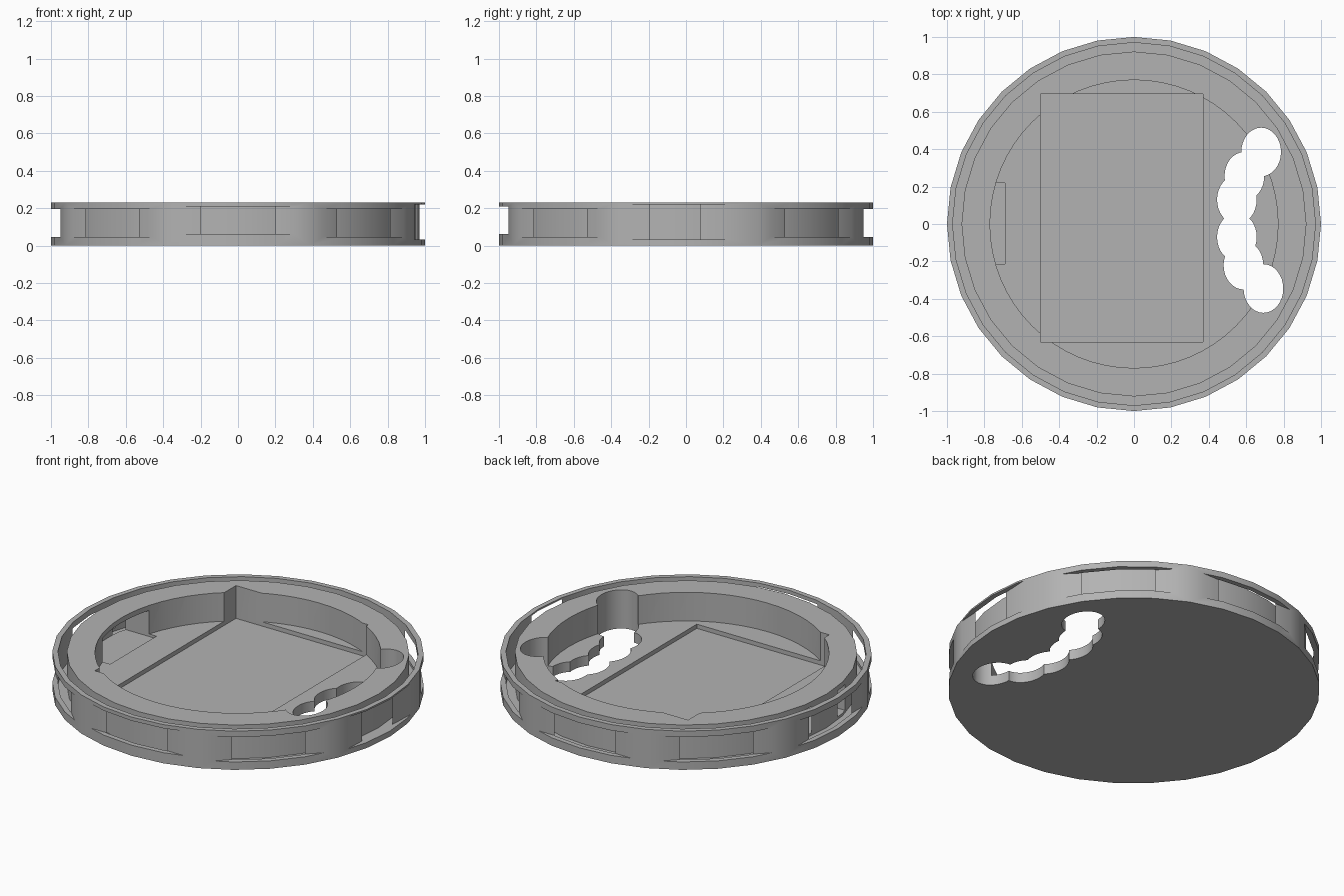
import bpy, bmesh, math
from mathutils import Matrix, Vector

cube = bpy.data.objects.get("Cube")
if cube:
    bpy.data.objects.remove(cube, do_unlink=True)

HEIGHT = 0.23
OVER = 0.4  # cutters that open upward end here

grey = bpy.data.materials.new("plain_grey")
grey.use_nodes = True
colour = (0.45, 0.45, 0.45, 1)
grey.diffuse_color = colour
grey.node_tree.nodes["Principled BSDF"].inputs["Base Color"].default_value = colour


def make_object(name, bm):
    bmesh.ops.recalc_face_normals(bm, faces=bm.faces)
    mesh = bpy.data.meshes.new(name)
    bm.to_mesh(mesh)
    bm.free()
    mesh.materials.append(grey)
    obj = bpy.data.objects.new(name, mesh)
    bpy.context.collection.objects.link(obj)
    return obj


def lathe(name, profile, sides):
    bm = bmesh.new()
    verts = [bm.verts.new((r, 0, z)) for r, z in profile]
    edges = [bm.edges.new(pair) for pair in zip(verts, verts[1:])]
    bmesh.ops.spin(bm, geom=verts + edges, cent=(0, 0, 0), axis=(0, 0, 1),
                   angle=math.tau, steps=sides, use_merge=True)
    bmesh.ops.remove_doubles(bm, verts=bm.verts, dist=0.0001)
    return make_object(name, bm)


def box(name, low, high, turn=0):
    low, high = Vector(low), Vector(high)
    bm = bmesh.new()
    bmesh.ops.create_cube(bm, size=1, matrix=Matrix.Rotation(turn, 4, "Z")
                          @ Matrix.Translation((low + high) / 2)
                          @ Matrix.Diagonal((*(high - low), 1)))
    return make_object(name, bm)


def oval(name, x, y, rx, ry, low, high, sides):
    bm = bmesh.new()
    bmesh.ops.create_cone(bm, cap_ends=True, segments=sides, radius1=1, radius2=1, depth=1,
                          matrix=Matrix.Translation((x, y, (low + high) / 2))
                          @ Matrix.Diagonal((rx, ry, high - low, 1)))
    return make_object(name, bm)


def carve(body, cutter):
    mod = body.modifiers.new("carve", "BOOLEAN")
    mod.operation = "DIFFERENCE"
    mod.solver = "EXACT"
    mod.object = cutter
    cutter.hide_render = True
    graph = bpy.context.evaluated_depsgraph_get()
    result = bpy.data.meshes.new_from_object(body.evaluated_get(graph))
    body.modifiers.clear()
    body.data = result
    bpy.data.objects.remove(cutter, do_unlink=True)


# Round tray with a narrow groove behind the outer wall
tray = lathe("round_tray", [(0, 0), (1, 0), (1, HEIGHT), (0.97, HEIGHT), (0.97, 0.03),
                            (0.922, 0.03), (0.922, HEIGHT), (0, HEIGHT)], 32)

# Central well and the shallow rectangular bed in its floor
carve(tray, oval("well_cutter", 0, 0, 0.77, 0.77, 0.06, OVER, 64))
carve(tray, box("bed_cutter", (-0.5, -0.63, 0.035), (0.37, 0.695, OVER)))

# Port passage from the well to the groove
carve(tray, box("port_cutter", (-0.91, -0.215, 0.045), (-0.69, 0.22, 0.2)))

# Scalloped slot made of overlapping ovals
for x, y in [(0.68, 0.385), (0.59, 0.255), (0.55, 0.13),
             (0.55, -0.07), (0.585, -0.22), (0.692, -0.345)]:
    carve(tray, oval("slot_cutter", x, y, 0.106, 0.13, -0.1, OVER, 32))

# Eight flat-backed windows around the outer wall
for i in range(8):
    low, high, depth, turn = 0.047, 0.195, 0.948, i * math.tau / 8
    if i == 0:
        low, high, depth, turn = 0.033, 0.22, 0.958, -0.048
    elif i == 6:
        low, high = 0.063, 0.208
    carve(tray, box("window_cutter", (depth, -0.36, low), (1.2, 0.36, high), turn))

bpy.ops.object.select_all(action="DESELECT")
tray.select_set(True)
bpy.context.view_layer.objects.active = tray
bpy.ops.object.shade_smooth_by_angle(angle=math.radians(30))
